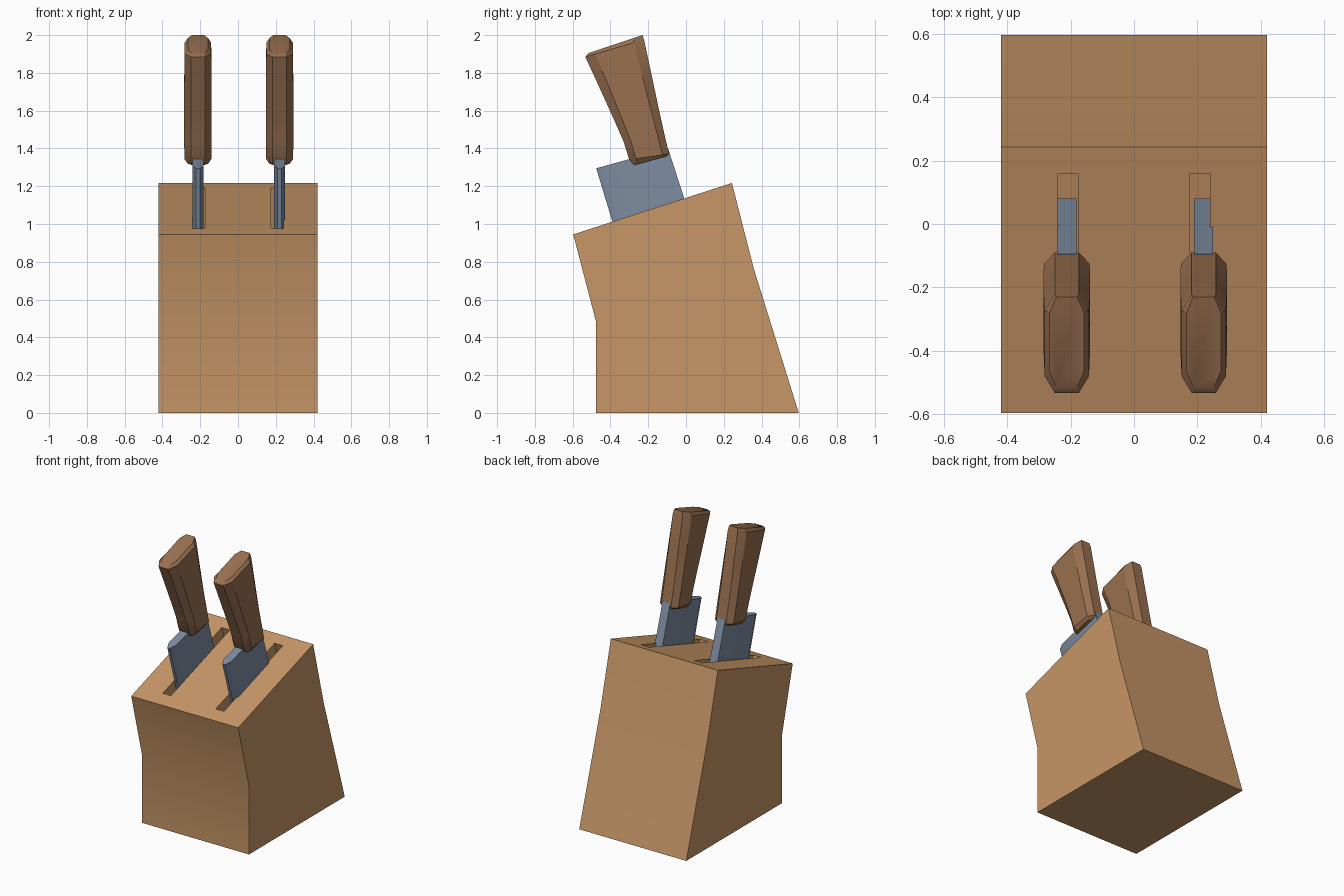
import bpy, bmesh, math
from mathutils import Vector

if "Cube" in bpy.data.objects:
    bpy.data.objects.remove(bpy.data.objects["Cube"])


def material(name, rgb):
    m = bpy.data.materials.new(name)
    m.diffuse_color = (*rgb, 1)
    m.use_nodes = True
    m.node_tree.nodes["Principled BSDF"].inputs["Base Color"].default_value = m.diffuse_color
    return m


BLOCK = material("light_wood", (0.57, 0.305, 0.135))
HANDLE = material("dark_wood", (0.315, 0.16, 0.08))
STEEL = material("steel", (0.21, 0.27, 0.36))


def loft(name, rings, mat):
    """Closed solid through a list of equal-length point rings."""
    bm = bmesh.new()
    vr = [[bm.verts.new(p) for p in r] for r in rings]
    n = len(vr[0])
    for a, b in zip(vr, vr[1:]):
        for i in range(n):
            j = (i + 1) % n
            bm.faces.new((a[i], a[j], b[j], b[i]))
    bm.faces.new(vr[0][::-1])
    bm.faces.new(vr[-1])
    bmesh.ops.recalc_face_normals(bm, faces=bm.faces)
    me = bpy.data.meshes.new(name)
    bm.to_mesh(me)
    bm.free()
    me.materials.append(mat)
    ob = bpy.data.objects.new(name, me)
    bpy.context.collection.objects.link(ob)
    return ob


def activate(ob):
    bpy.ops.object.select_all(action='DESELECT')
    ob.select_set(True)
    bpy.context.view_layer.objects.active = ob


def smooth(ob):
    activate(ob)
    bpy.ops.object.shade_smooth_by_angle(angle=math.radians(30))


def ring(x, front, back, section):
    """Cross-section of (half width, distance fraction front to back), mirrored in x."""
    f, b = Vector((0, *front)), Vector((0, *back))
    side = [f.lerp(b, t) + Vector((x + w, 0, 0)) for w, t in section]
    other = [f.lerp(b, t) + Vector((x - w, 0, 0)) for w, t in section]
    return side + other[::-1]


# Block: side profile extruded across x
profile = [(-0.477, 0), (0.597, 0), (0.36, 0.76), (0.243, 1.217),
           (-0.597, 0.945), (-0.477, 0.485)]
block = loft("block", [[(x, y, z) for y, z in profile] for x in (-0.42, 0.42)], BLOCK)

# Slots: tilted pockets cut square to the sloping top
down = Vector((0.307, -0.952))
f0, b0 = Vector((-0.5, 0.976)), Vector((0.16, 1.19))
for x in (-0.208, 0.208):
    cutter = loft("slot_cutter", [ring(x, f0 + down * d, b0 + down * d,
                  [(0.032, 0), (0.032, 1)]) for d in (0.33, -0.1)], BLOCK)
    cutter.hide_render = True
    mod = block.modifiers.new("slot", 'BOOLEAN')
    mod.operation = 'DIFFERENCE'
    mod.solver = 'EXACT'
    mod.object = cutter
    activate(block)
    bpy.ops.object.modifier_apply(modifier=mod.name)
    bpy.data.objects.remove(cutter)
smooth(block)


def octagon(hw, flat, inset):
    return [(flat, 0), (hw, inset), (hw, 1 - inset), (flat, 1)]


# Knives: front point, back point, half width, flat half width, corner inset
handle_rings = [
    ((-0.275, 1.312), (-0.105, 1.358), 0.055, 0.033, 0.17),
    ((-0.300, 1.340), (-0.090, 1.372), 0.072, 0.038, 0.17),
    ((-0.330, 1.435), (-0.113, 1.470), 0.073, 0.038, 0.17),
    ((-0.380, 1.550), (-0.142, 1.600), 0.073, 0.038, 0.17),
    ((-0.455, 1.715), (-0.178, 1.770), 0.073, 0.038, 0.17),
    ((-0.533, 1.885), (-0.222, 1.975), 0.070, 0.038, 0.17),
    ((-0.515, 1.905), (-0.230, 2.000), 0.054, 0.033, 0.17),
]
for label, x in (("left", -0.212), ("right", 0.22)):
    # Blade: flat back, bevelled cutting edge
    blade = [(0.010, 0), (0.030, 0.11), (0.030, 1)]
    smooth(loft(label + "_blade", [
        ring(x, (-0.32, 0.78), (0.08, 0.86), blade),
        ring(x, (-0.475, 1.295), (-0.095, 1.40), blade)], STEEL))
    smooth(loft(label + "_handle", [
        ring(x, f, b, octagon(hw, fl, ins)) for f, b, hw, fl, ins in handle_rings], HANDLE))
